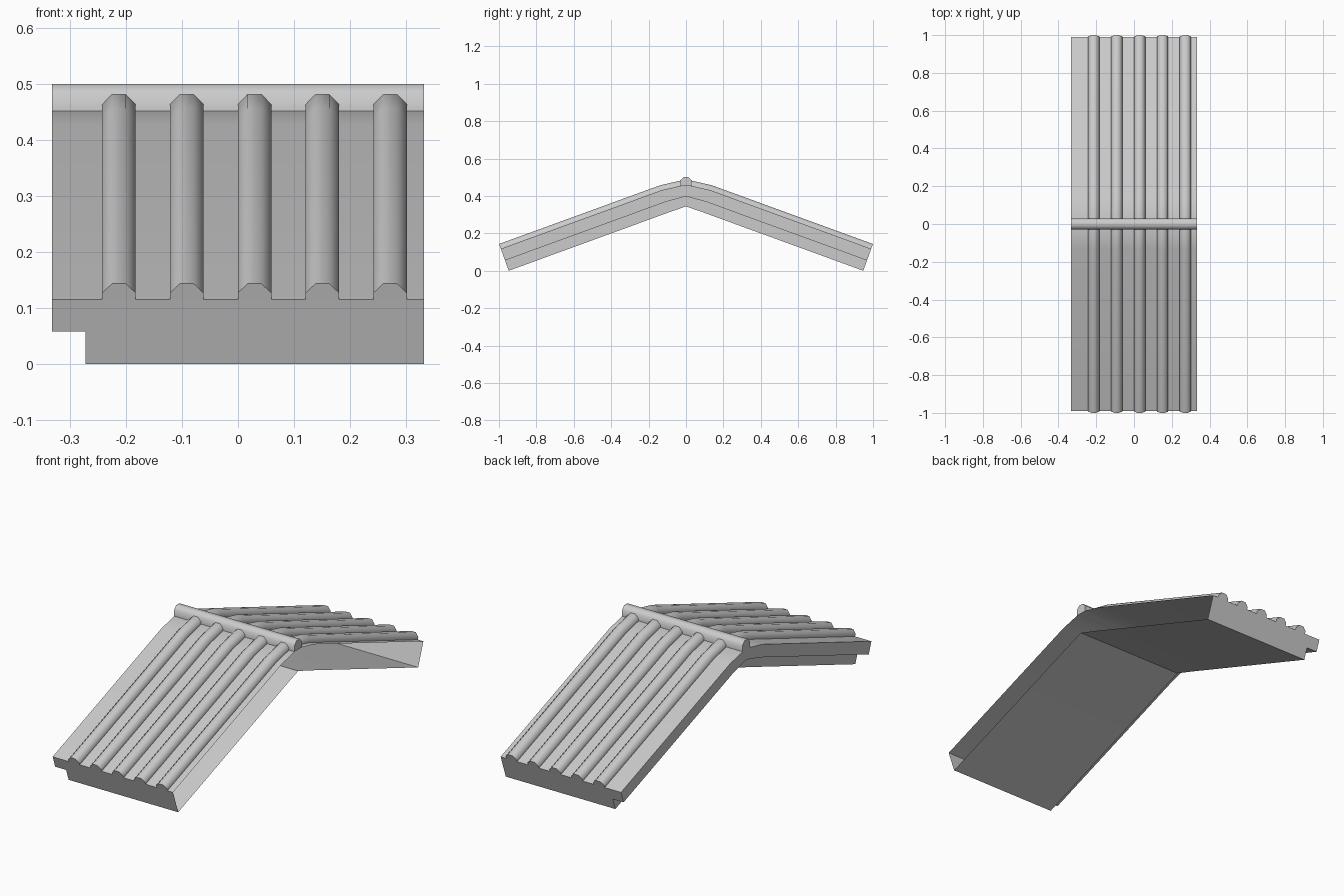
import bpy, bmesh, math
from mathutils import Vector

if "Cube" in bpy.data.objects:
    bpy.data.objects.remove(bpy.data.objects["Cube"])

# Half profiles in (y, z): eave, bend, ridge; mirrored to the other slope
TOP = [(0.989, 0.115), (0.13, 0.428), (0, 0.458)]
BOTTOM = [(0.948, 0.0), (0.095, 0.311), (0, 0.344)]
HALF = 0.333


def full(half):
    return [Vector((0, -y, z)) for y, z in half] + [Vector((0, y, z)) for y, z in half[-2::-1]]


def loft(name, rings, skip=(), angle=30):
    """Skin closed rings, cap both ends, leave out the listed strips."""
    bm = bmesh.new()
    vs = [[bm.verts.new(p) for p in r] for r in rings]
    n = len(rings[0])
    for a, b in zip(vs, vs[1:]):
        for i in range(n):
            if i not in skip:
                j = (i + 1) % n
                bm.faces.new((a[i], a[j], b[j], b[i]))
    bm.faces.new(vs[0])
    bm.faces.new(vs[-1][::-1])
    bmesh.ops.recalc_face_normals(bm, faces=bm.faces)
    me = bpy.data.meshes.new(name)
    bm.to_mesh(me)
    bm.free()
    ob = bpy.data.objects.new(name, me)
    bpy.context.collection.objects.link(ob)
    bpy.context.view_layer.objects.active = ob
    ob.select_set(True)
    bpy.ops.object.shade_smooth_by_angle(angle=math.radians(angle))
    ob.select_set(False)
    return ob


top, bottom = full(TOP), full(BOTTOM)

# Roof slab: stepped left edge, open right side
rings = []
for t, b in zip(top, bottom):
    m = (t + b) / 2
    rings.append([Vector((x, p.y, p.z)) for x, p in (
        (-HALF, t), (HALF, t), (HALF, b), (-0.273, b), (-0.273, m), (-HALF, m))])
loft("roof_slab", rings, skip=(1,))

# Half-octagon section shared by ribs and ridge: (across, up)
R, C = 0.03, 0.0124
SECTION = [(-R, 0), (-R, C), (-C, R), (C, R), (R, C), (R, 0)]

# Mitred upward offset at each station of the slope
ups = []
for i, p in enumerate(top):
    dirs = [(top[k + 1] - top[k]).normalized() for k in (i - 1, i) if 0 <= k < len(top) - 1]
    normals = [Vector((0, -d.z, d.y)) for d in dirs]
    n = sum(normals, Vector()).normalized()
    ups.append(n / n.dot(normals[0]))

# Five ribs running from eave to eave
for k in range(5):
    x = -0.213 + 0.1213 * k
    loft(f"rib_{k + 1}", [[p + u * h + Vector((x + w, 0, 0)) for w, h in SECTION]
                          for p, u in zip(top, ups)], angle=80)

# Ridge cap along the peak
cap = [(-R, 0.452)] + [(w, 0.47 + h) for w, h in SECTION[1:-1]] + [(R, 0.452)]
loft("ridge_cap", [[Vector((x, y, z)) for y, z in cap] for x in (-HALF, HALF)], angle=80)
